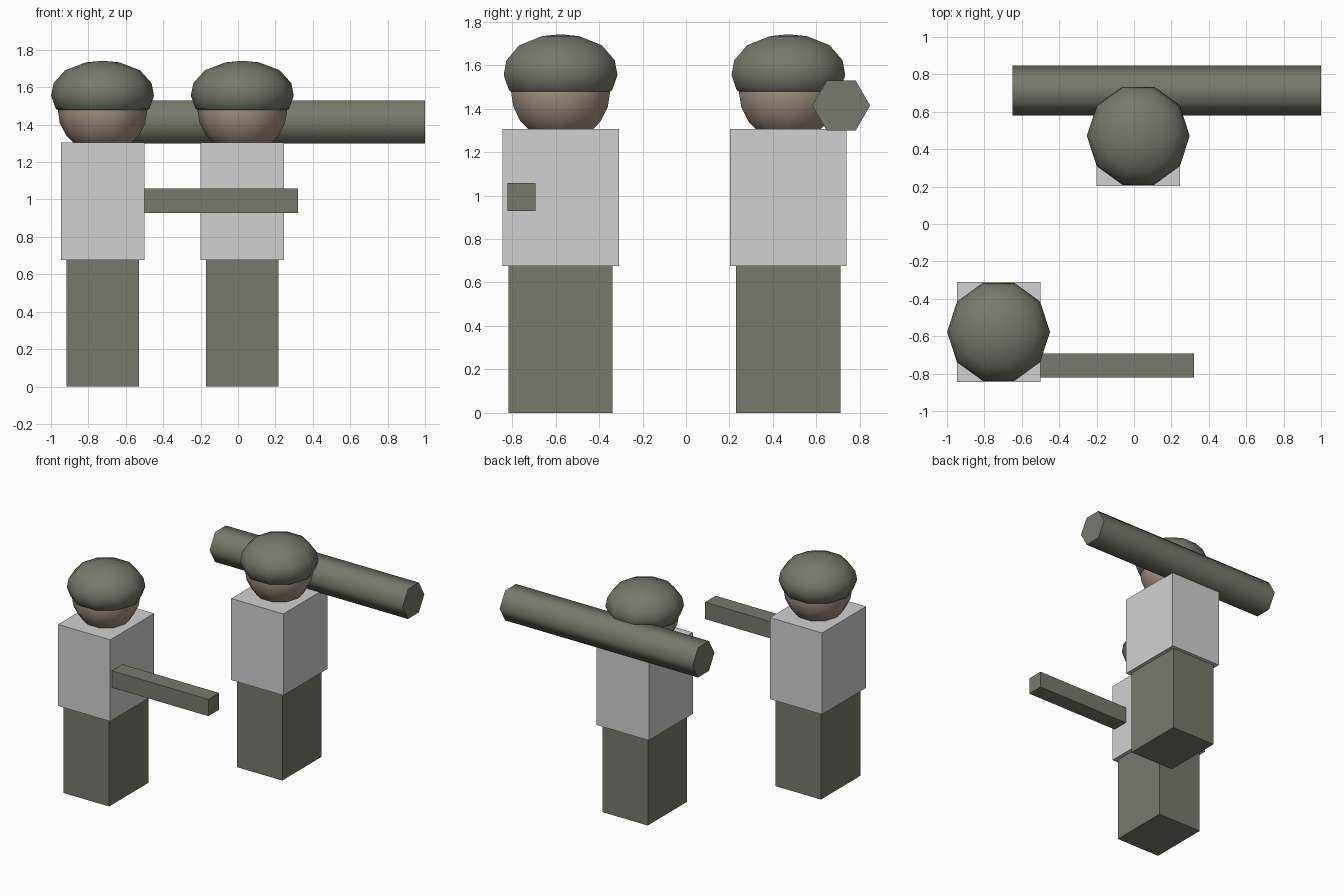
import bpy
import bmesh
from math import cos, sin, pi, radians

if "Cube" in bpy.data.objects:
    bpy.data.objects.remove(bpy.data.objects["Cube"], do_unlink=True)


def material(name, rgb):
    mat = bpy.data.materials.new(name)
    mat.use_nodes = True
    mat.diffuse_color = (*rgb, 1)
    mat.node_tree.nodes["Principled BSDF"].inputs["Base Color"].default_value = (*rgb, 1)
    return mat


OLIVE = material("olive green", (0.18, 0.195, 0.145))
GREY = material("light grey", (0.64, 0.64, 0.64))
SKIN = material("skin", (0.38, 0.29, 0.225))


def finish(name, bm, mat, smooth=None):
    bmesh.ops.recalc_face_normals(bm, faces=bm.faces)
    mesh = bpy.data.meshes.new(name)
    bm.to_mesh(mesh)
    bm.free()
    mesh.materials.append(mat)
    obj = bpy.data.objects.new(name, mesh)
    bpy.context.collection.objects.link(obj)
    if smooth:
        bpy.ops.object.select_all(action="DESELECT")
        obj.select_set(True)
        bpy.context.view_layer.objects.active = obj
        bpy.ops.object.shade_smooth_by_angle(angle=radians(smooth))
    return obj


def box(name, low, high, mat):
    bm = bmesh.new()
    bmesh.ops.create_cube(bm, size=1)
    for v in bm.verts:
        v.co = [a + (c + 0.5) * (b - a) for a, b, c in zip(low, high, v.co)]
    return finish(name, bm, mat)


def lathe(name, x, y, profile, mat, sides=10):
    """Turn (radius, height) points listed from bottom to top, closing both ends."""
    bm = bmesh.new()
    rings = [[bm.verts.new((x + r * cos(2 * pi * i / sides), y + r * sin(2 * pi * i / sides), z))
              for i in range(sides)] for r, z in profile[:-1]]
    tip = bm.verts.new((x, y, profile[-1][1]))
    bm.faces.new(rings[0])
    for i in range(sides):
        j = (i + 1) % sides
        for a, b in zip(rings, rings[1:]):
            bm.faces.new((a[i], a[j], b[j], b[i]))
        bm.faces.new((rings[-1][i], rings[-1][j], tip))
    return finish(name, bm, mat, 65)


HELMET = [(0.235, 1.476), (0.25, 1.485), (0.275, 1.555), (0.262, 1.622),
          (0.2, 1.691), (0.09, 1.733), (0, 1.742)]
# Head is a ball whose neck end sinks into the torso
HEAD = [(0.24 * cos(a * pi / 10), 1.48 + 0.235 * sin(a * pi / 10)) for a in range(-4, 6)]


def soldier(prefix, x, y):
    box(prefix + "_legs", (x - 0.194, y - 0.24, 0), (x + 0.194, y + 0.24, 0.676), OLIVE)
    box(prefix + "_torso", (x - 0.223, y - 0.268, 0.676), (x + 0.223, y + 0.268, 1.306), GREY)
    lathe(prefix + "_head", x, y, HEAD, SKIN)
    lathe(prefix + "_helmet", x, y, HELMET, OLIVE)


soldier("front_soldier", -0.724, -0.577)
soldier("rear_soldier", 0.023, 0.471)

# Square rifle held by the front soldier
box("rifle", (-0.51, -0.822, 0.928), (0.322, -0.692, 1.058), OLIVE)

# Six-sided launcher tube on the rear soldier's shoulder
bm = bmesh.new()
ring = [bm.verts.new((-0.65, 0.714 + 0.133 * cos(i * pi / 3), 1.414 + 0.133 * sin(i * pi / 3)))
        for i in range(6)]
cap = bm.faces.new(ring)
moved = bmesh.ops.extrude_face_region(bm, geom=[cap], use_keep_orig=True)["geom"]
bmesh.ops.translate(bm, vec=(1.65, 0, 0),
                    verts=[g for g in moved if isinstance(g, bmesh.types.BMVert)])
finish("launcher_tube", bm, OLIVE, 65)
